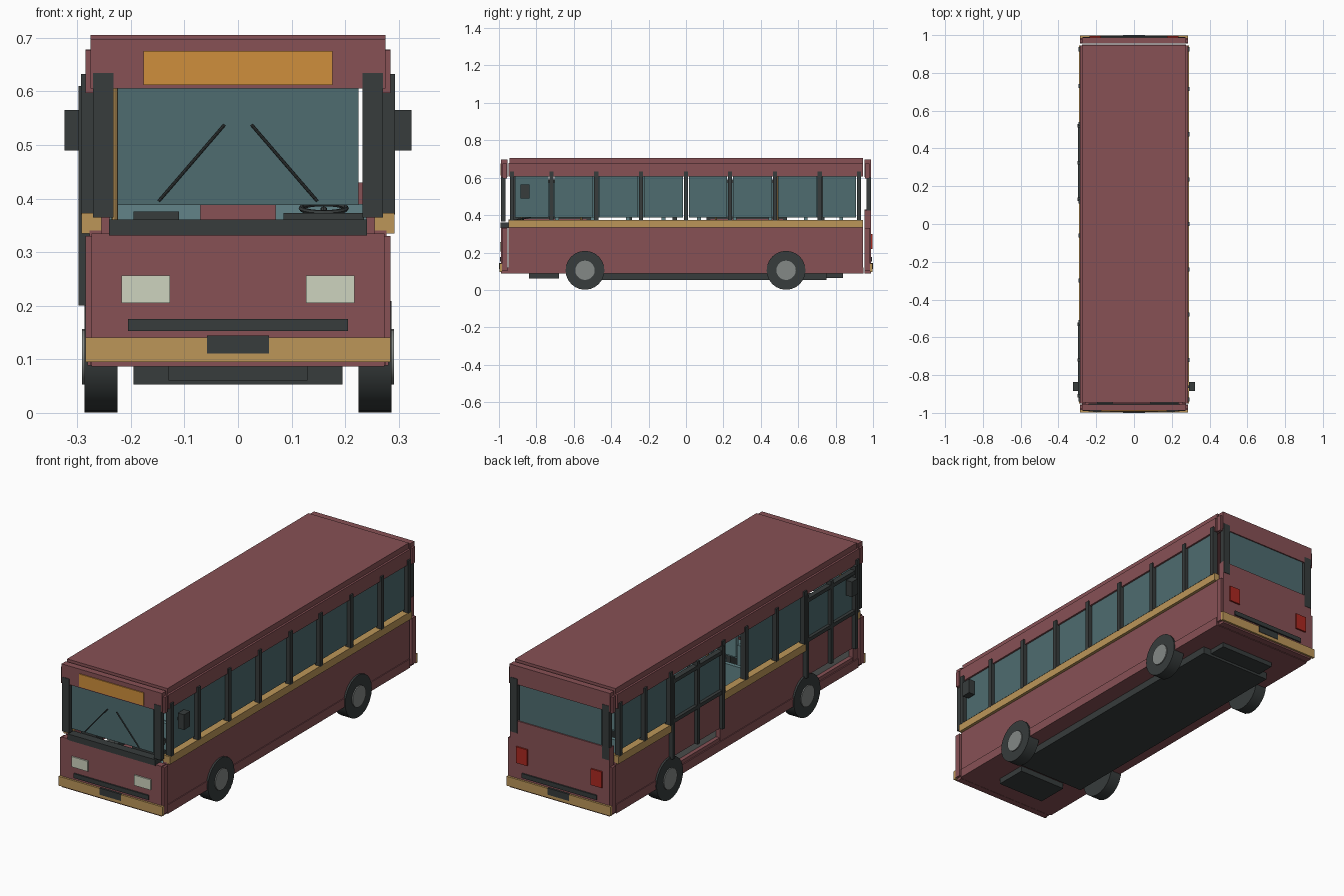
import bpy, math
from mathutils import Vector

if "Cube" in bpy.data.objects:
    bpy.data.objects.remove(bpy.data.objects["Cube"])


def material(name, rgb):
    m = bpy.data.materials.new(name)
    lin = [((c / 255 + 0.055) / 1.055) ** 2.4 if c > 10 else c / 3300 for c in rgb]
    m.diffuse_color = (*lin, 1)
    m.use_nodes = True
    m.node_tree.nodes["Principled BSDF"].inputs["Base Color"].default_value = m.diffuse_color
    return m


MAROON = material("maroon_paint", (135, 81, 85))
GOLD = material("gold_trim", (188, 150, 89))
DARK = material("dark_rubber", (55, 60, 60))
GLASS = material("teal_glass", (78, 108, 112))
ORANGE = material("orange_sign", (207, 143, 60))
CREAM = material("cream_lamp", (206, 211, 191))
RED = material("red_lamp", (172, 40, 32))
GREY = material("grey_hub", (131, 136, 134))
SEAT = material("seat_fabric", (98, 132, 136))


def box(name, x, y, z, mat):
    """Box from (min, max) ranges along each axis."""
    x, y, z = sorted(x), sorted(y), sorted(z)
    v = [(a, b, c) for a in x for b in y for c in z]
    f = [(0, 1, 3, 2), (4, 6, 7, 5), (0, 4, 5, 1), (2, 3, 7, 6), (0, 2, 6, 4), (1, 5, 7, 3)]
    me = bpy.data.meshes.new(name)
    me.from_pydata(v, [], f)
    me.materials.append(mat)
    ob = bpy.data.objects.new(name, me)
    bpy.context.collection.objects.link(ob)
    return ob


def rod(name, a, b, r, mat, sides=8):
    """Cylinder between two points."""
    a, b = Vector(a), Vector(b)
    bpy.ops.mesh.primitive_cylinder_add(vertices=sides, radius=r, depth=(b - a).length, location=(a + b) / 2)
    ob = bpy.context.object
    ob.name = name
    ob.rotation_euler = (b - a).to_track_quat('Z', 'Y').to_euler()
    ob.data.materials.append(mat)
    bpy.ops.object.shade_smooth_by_angle(angle=math.radians(35))
    return ob


# Floor, underbody and roof
box("floor", (-.275, .275), (-.955, .95), (.088, .12), MAROON)
box("chassis_plate", (-.195, .195), (-.63, .75), (.053, .09), DARK)
box("rear_chassis_plate", (-.15, .15), (.74, .84), (.065, .09), DARK)
box("front_chassis_plate", (-.13, .13), (-.84, -.68), (.06, .09), DARK)
box("roof", (-.275, .275), (-.945, .945), (.665, .705), MAROON)

# Door spans on the left side
DOORS = [(-.91, -.53), (.13, .52)]
WALLS = {1: [(-.95, .945)], -1: [(-.95, -.91), (-.53, .13), (.52, .945)]}
PILLARS = {1: [-.93, -.72, -.48, -.24, 0, .235, .475, .715, .925],
           -1: [-.93, -.52, -.3, -.06, .12, .53, .73, .925]}
PANES = {1: list(zip(PILLARS[1], PILLARS[1][1:])),
         -1: [(-.52, -.3), (-.3, -.06), (.53, .73), (.73, .925)]}

# Side walls, belt stripes, windows and pillars
for s in (1, -1):
    for a, b in WALLS[s]:
        box("side_wall", (s * .255, s * .277), (a, b), (.12, .34), MAROON)
        box("belt_stripe", (s * .255, s * .292), (a, b), (.335, .373), GOLD)
    box("side_skirt", (s * .255, s * .281), (-.95, .945), (.088, .132), MAROON)
    box("roof_band", (s * .255, s * .285), (-.95, .945), (.607, .678), MAROON)
    for a, b in PANES[s]:
        box("side_window", (s * .268, s * .276), (a + .016, b - .016), (.388, .61), GLASS)
    for y in PILLARS[s]:
        box("window_pillar", (s * .265, s * .293), (y - .011, y + .011), (.37, .632), DARK)
    # Mirror
    box("side_mirror", (s * .29, s * .324), (-.885, -.837), (.49, .565), DARK)
    box("mirror_arm", (s * .27, s * .3), (-.868, -.855), (.52, .535), DARK)

# Double doors on the left
for a, b in DOORS:
    m = (a + b) / 2
    for y in (a, m, b):
        box("door_post", (-.27, -.298), (y - .009, y + .009), (.2, .61), DARK)
    for z in (.375, .572):
        box("door_rail", (-.27, -.296), (a, b), (z, z + .018), DARK)
    box("door_glass", (-.272, -.28), (a, b), (.385, .575), GLASS)
    box("door_panel", (-.268, -.28), (a, b), (.2, .38), MAROON)
    box("door_step", (-.15, -.275), (a, b), (.12, .15), MAROON)
    box("step_riser", (-.245, -.255), (a, b), (.15, .2), GREY)

# Wheels
for s in (1, -1):
    for y in (-.54, .535):
        rod("tyre", (s * .225, y, .105), (s * .286, y, .105), .104, DARK, 24)
        rod("hub", (s * .27, y, .105), (s * .291, y, .105), .052, GREY, 20)

# End panels shared by front (-1) and rear (1)
for e, top, glass_low in ((-1, .335, .388), (1, .425, .425)):
    name = "front" if e < 0 else "rear"
    box(name + "_lower_panel", (-.285, .285), (e * .955, e * .985), (.1, .33), MAROON)
    box(name + "_skirt", (-.273, .273), (e * .955, e * .988), (.087, top), MAROON)
    box(name + "_header", (-.275, .275), (e * .955, e * .988), (.605, .697), MAROON)
    box(name + "_bumper", (-.285, .285), (e * .985, e * .998), (.095, .141), GOLD)
    box(name + "_plate", (-.058, .058), (e * .99, e), (.111, .144), DARK)
    box(name + "_grille", (-.205, .205), (e * .98, e * .995), (.153, .175), DARK)
    box(name + "_window", (-.225, .225), (e * .972, e * .982), (glass_low, .608), GLASS)
    for s in (1, -1):
        box(name + "_corner_post", (s * .232, s * .271), (e * .965, e * .99), (.365, .634), DARK)
        box(name + "_upper_corner", (s * .255, s * .285), (e * .957, e * .98), (.597, .677), MAROON)
box("rear_window_surround", (-.24, .24), (.955, .97), (.36, .43), MAROON)

# Front details
box("destination_sign", (-.176, .176), (-.985, -.993), (.612, .675), ORANGE)
box("windscreen_sill", (-.241, .241), (-.95, -.992), (.331, .361), DARK)
for s in (1, -1):
    box("headlight", (s * .127, s * .217), (-.985, -.995), (.205, .256), CREAM)
    box("tail_light", (s * .175, s * .235), (.985, .996), (.22, .3), RED)
    rod("wiper", (s * .148, -.987, .395), (s * .025, -.987, .538), .0028, DARK)

# Dashboard and steering wheel
box("dashboard", (.085, .235), (-.95, -.9), (.33, .373), DARK)
box("fare_box", (-.195, -.11), (-.95, -.9), (.33, .376), DARK)
bpy.ops.mesh.primitive_torus_add(location=(.16, -.87, .382), rotation=(.2, 0, 0), major_radius=.042,
                                 minor_radius=.005, major_segments=20, minor_segments=6)
wheel = bpy.context.object
wheel.name = "steering_wheel"
wheel.data.materials.append(DARK)
rod("steering_column", (.16, -.9, .33), (.16, -.87, .382), .006, DARK)

# Seats in rows, clear of the doors
for s in (1, -1):
    for i in range(9):
        y = -.74 + i * .19
        if s < 0 and any(a - .08 < y < b + .04 for a, b in DOORS):
            continue
        box("seat_cushion", (s * .07, s * .24), (y - .06, y + .05), (.21, .245), SEAT)
        box("seat_back", (s * .07, s * .24), (y + .04, y + .06), (.22, .39), SEAT)
        box("seat_base", (s * .12, s * .19), (y - .03, y + .03), (.12, .21), DARK)

# Handrail poles by the doors
for a, b in DOORS:
    for y in (a + .03, b - .03):
        rod("handrail", (-.23, y, .15), (-.23, y, .67), .006, GOLD)
